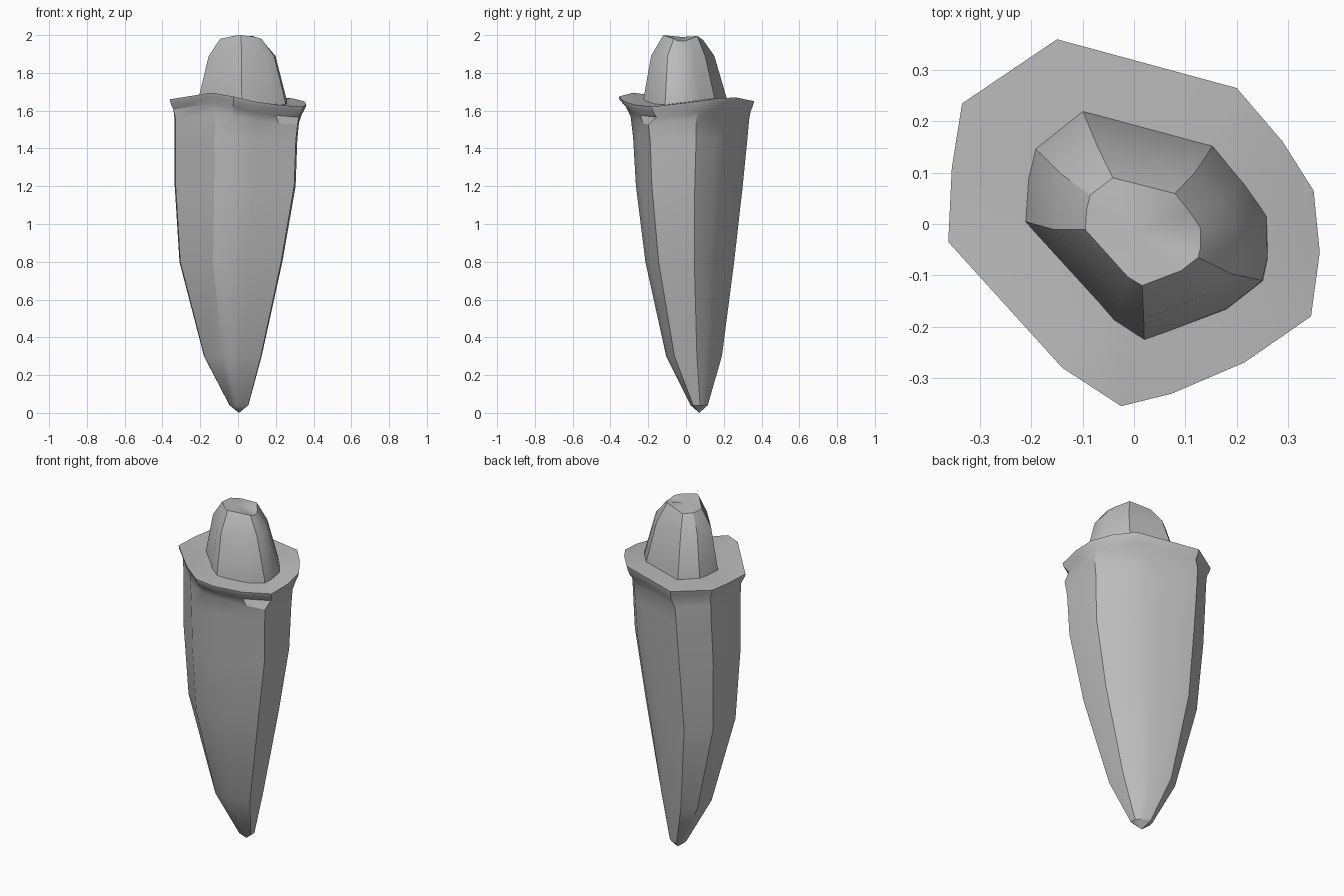
import bpy, bmesh, math

cube = bpy.data.objects.get("Cube")
if cube:
    bpy.data.objects.remove(cube, do_unlink=True)

grey = bpy.data.materials.new("stone grey")
grey.use_nodes = True
grey.diffuse_color = (0.5, 0.5, 0.5, 1)
grey.node_tree.nodes["Principled BSDF"].inputs["Base Color"].default_value = (0.5, 0.5, 0.5, 1)


def fit(outline, z, x0, x1, y0, y1, share):
    """Stretch an outline into a ring at height z, keeping a share of its lift."""
    xs, ys = [p[0] for p in outline], [p[1] for p in outline]
    ax, bx, ay, by = min(xs), max(xs), min(ys), max(ys)
    return [(x0 + (x - ax) / (bx - ax) * (x1 - x0),
             y0 + (y - ay) / (by - ay) * (y1 - y0),
             z + share * lift) for x, y, lift in outline]


def loft(name, rings, top, tip):
    """Skin rings from the top down, closing both ends with fans to a point."""
    bm = bmesh.new()
    loops = [[bm.verts.new(c) for c in ring] for ring in rings]
    n = len(loops[0])
    for upper, lower in zip(loops, loops[1:]):
        for i in range(n):
            j = (i + 1) % n
            bm.faces.new((upper[i], upper[j], lower[j], lower[i]))
    for point, loop in ((top, loops[0]), (tip, loops[-1])):
        v = bm.verts.new(point)
        for i in range(n):
            bm.faces.new((loop[i], loop[(i + 1) % n], v))
    bmesh.ops.recalc_face_normals(bm, faces=bm.faces)
    mesh = bpy.data.meshes.new(name)
    bm.to_mesh(mesh)
    bm.free()
    mesh.materials.append(grey)
    obj = bpy.data.objects.new(name, mesh)
    bpy.context.collection.objects.link(obj)
    bpy.ops.object.select_all(action="DESELECT")
    obj.select_set(True)
    bpy.context.view_layer.objects.active = obj
    bpy.ops.object.shade_smooth_by_angle(angle=math.radians(31))


# Irregular outline of the collar: x, y, and lift of the wavy edge
rim = [(-.15, .36, 0), (.20, .265, .02), (.29, .16, .015), (.35, .065, 0),
       (.362, -.055, -.015), (.345, -.18, -.03), (.215, -.27, -.02),
       (.075, -.33, 0), (-.025, -.355, .025), (-.14, -.28, .045),
       (-.362, -.035, .01), (-.355, .11, .01), (-.335, .235, .01)]

# Outline of the shaft, corner for corner with the collar, with its own ridges
shaft = [(-.16, .335), (.10, .26), (.235, .16), (.325, .05),
         (.33, -.07), (.322, -.205), (.22, -.235),
         (.10, -.27), (-.02, -.30), (-.118, -.275),
         (-.33, -.04), (-.335, .10), (-.315, .22)]
shaft = [(x, y, r[2]) for (x, y), r in zip(shaft, rim)]

# Shaft with a thin flared collar, tapering to a blunt tip
collar_rings = [fit(rim, *r) for r in (
    (1.65, -.362, .362, -.355, .36, 1),
    (1.632, -.358, .358, -.351, .356, 1),
    (1.595, -.342, .338, -.318, .342, 1))]
shaft_rings = [fit(shaft, *r) for r in (
    (1.55, -.336, .323, -.293, .334, .8),
    (1.45, -.335, .314, -.28, .325, .3),
    (1.2, -.335, .305, -.265, .30, 0),
    (.8, -.31, .235, -.215, .255, 0),
    (.3, -.18, .125, -.105, .19, 0),
    (.04, -.045, .055, .025, .115, 0))]
loft("collared_shaft", collar_rings + shaft_rings, (.02, 0, 1.655), (.005, .07, 0))

# Faceted knob standing on the collar, with a slightly uneven crown
knob = [(-.10, .22, -.005), (.155, .155, .015), (.215, .08, 0), (.258, .015, -.01),
        (.26, -.065, -.01), (.25, -.11, 0), (.18, -.165, .01), (.02, -.227, .02),
        (-.04, -.19, .018), (-.213, .005, 0), (-.207, .09, 0), (-.193, .148, 0)]
loft("knob", [fit(knob, *r) for r in (
    (1.98, -.095, .13, -.12, .09, 1),
    (1.89, -.155, .198, -.185, .15, 0),
    (1.65, -.213, .26, -.227, .22, 0),
    (1.61, -.216, .262, -.23, .222, 0))], (0, -.02, 1.99), (.02, 0, 1.61))
